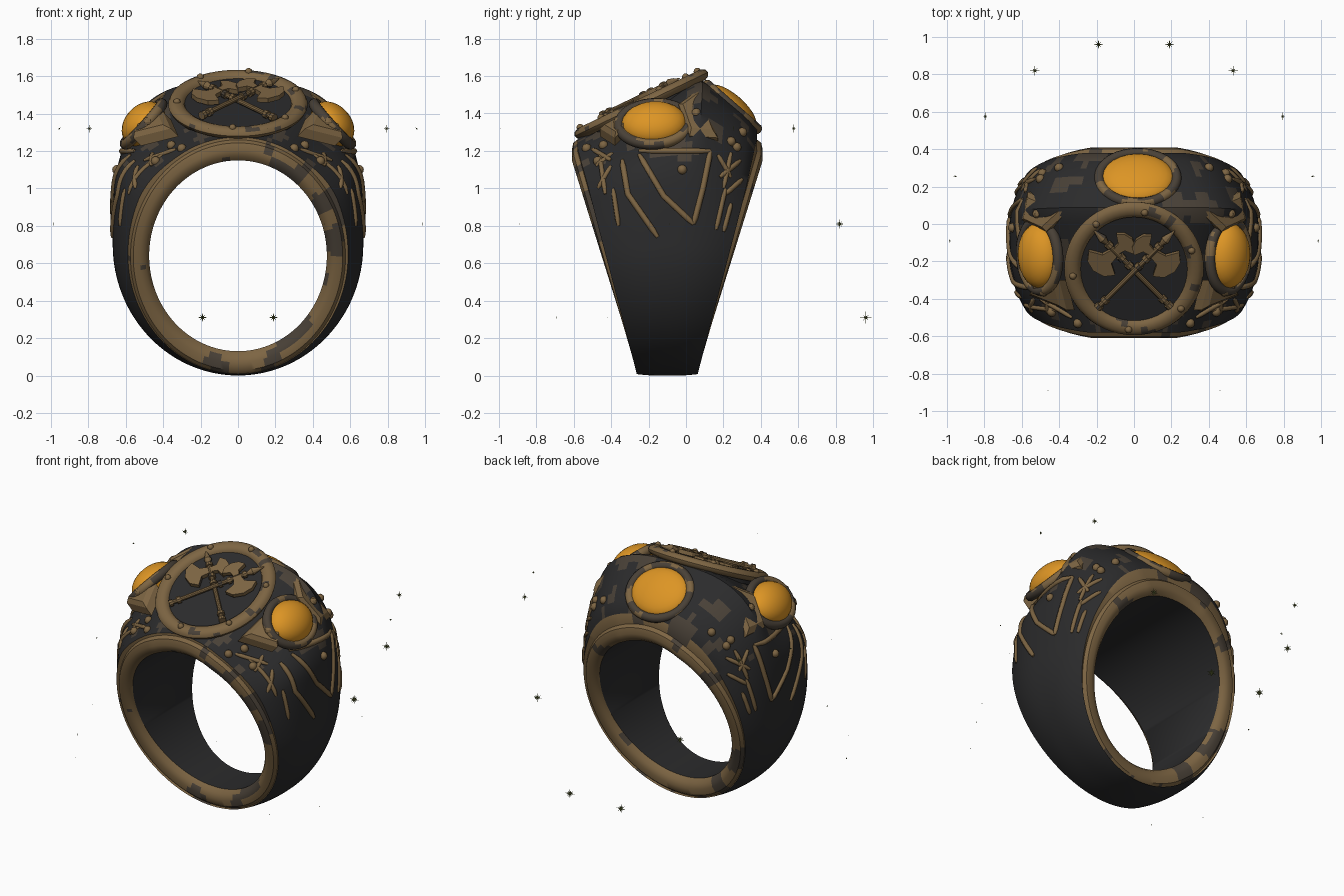
import bpy, bmesh, math
from mathutils import Vector, Matrix, noise
from mathutils.bvhtree import BVHTree

if "Cube" in bpy.data.objects:
    bpy.data.objects.remove(bpy.data.objects["Cube"])

def mat(name, rgb):
    m = bpy.data.materials.new(name)
    m.diffuse_color = (*rgb, 1)
    m.use_nodes = True
    m.node_tree.nodes["Principled BSDF"].inputs["Base Color"].default_value = m.diffuse_color
    return m

BLACK = mat("blackened_metal", (.024, .024, .025))
BRONZE = mat("bronze", (.205, .130, .056))
BROWN = mat("tarnish", (.066, .052, .038))
AMBER = mat("amber", (.72, .30, .018))
OLIVE = mat("olive_spark", (.13, .15, .04))

def finish(name, bm, mats, matrix=None, smooth=40):
    if matrix:
        bm.transform(matrix)
    bmesh.ops.recalc_face_normals(bm, faces=bm.faces)
    me = bpy.data.meshes.new(name)
    bm.to_mesh(me)
    bm.free()
    ob = bpy.data.objects.new(name, me)
    bpy.context.collection.objects.link(ob)
    for m in mats:
        me.materials.append(m)
    if smooth:
        bpy.ops.object.select_all(action='DESELECT')
        ob.select_set(True)
        bpy.context.view_layer.objects.active = ob
        bpy.ops.object.shade_smooth_by_angle(angle=math.radians(smooth))
    return ob

def frame(loc, normal, u):
    n = Vector(normal).normalized()
    u = Vector(u)
    u = (u - n * u.dot(n)).normalized()
    w = n.cross(u)
    return Matrix.Translation(loc) @ Matrix((u, w, n)).transposed().to_4x4()

def spot(p, scale=7):
    return noise.noise(Vector(p) * scale)

def add_torus(bm, rx, ry, w, h, n=48, k=10):
    rows = []
    for i in range(n):
        a = math.tau * i / n
        rows.append([bm.verts.new(((rx + w * math.cos(b)) * math.cos(a), (ry + w * math.cos(b)) * math.sin(a),
                                   h * math.sin(b))) for b in (math.tau * j / k for j in range(k))])
    for i in range(n):
        A, B = rows[i], rows[(i + 1) % n]
        for j in range(k):
            bm.faces.new((A[j], B[j], B[(j + 1) % k], A[(j + 1) % k]))

# ---- band: lofted cross-sections with raised rims and a crowned outside
def smoothstep(x):
    x = max(0, min(1, x))
    return x * x * (3 - 2 * x)

def crown(v, t):
    side = 1 - abs(v) ** 2.5
    u = (v - .35) / .65
    top = (v + 1) / 1.35 if v < .35 else 1 - .7 * u - .3 * u ** 6
    return side + (top - side) * t

RIM = [(0, .035), (.2, .01), (.5, 0), (.85, .008), (1, .03)]
N, NV = 144, 24

def section(a):
    c, s = math.cos(a), math.sin(a)
    hole = Vector((.475 * c, 0, .64 + .51 * s))
    rim = Vector((.575 * c, 0, .635 + .625 * s))
    n, b = (3.2, .88) if s > 0 else (2, .70)
    r = (abs(c / .67) ** n + abs(s / b) ** n) ** (-1 / n)
    mid = Vector((r * c, 0, .70 + r * s))
    t = smoothstep((s - .45) / .4)
    hw = .17 + .283 * min(rim.z, 1.2)
    front, back = [], []
    for f, d in RIM:
        p = hole.lerp(rim, f)
        front.append(Vector((p.x, -.10 - hw + d, p.z)))
        back.append(Vector((p.x, -.10 + hw - d, p.z)))
    outer = []
    for j in range(NV):
        v = -.94 + 1.88 * j / (NV - 1)
        p = rim.lerp(mid, crown(v, t))
        outer.append(Vector((p.x, -.10 + v * hw, p.z)))
    return front + outer + back[::-1]

bm = bmesh.new()
rows = [[bm.verts.new(p) for p in section(math.tau * i / N)] for i in range(N)]
K = len(rows[0])
for i in range(N):
    A, B = rows[i], rows[(i + 1) % N]
    for j in range(K):
        f = bm.faces.new((A[j], B[j], B[(j + 1) % K], A[(j + 1) % K]))
        c = f.calc_center_median()
        q = spot(c)
        if j < 5 or K - 7 < j < K - 1:          # rims: bronze with tarnish
            f.material_index = 2 if q > .3 else 1
        elif j < K - 1 and c.z > 1.12:          # shoulders: mottled
            f.material_index = 2 if q > .22 else 0
bm.normal_update()
tree = BVHTree.FromBMesh(bm)
finish("ring_band", bm, [BLACK, BRONZE, BROWN])

def on_side(s, y, z):
    return tree.ray_cast(Vector((s * 2, y, z)), Vector((-s, 0, 0)))[0]

def on_top(x, y):
    return tree.ray_cast(Vector((x, y, 3)), Vector((0, 0, -1)))[0]

# ---- gems with bezels
def gem(name, loc, normal, u, rx, ry, h):
    M = frame(loc, normal, u)
    bm = bmesh.new()
    bmesh.ops.create_uvsphere(bm, u_segments=24, v_segments=14, radius=1)
    bmesh.ops.scale(bm, vec=(rx, ry, h), verts=bm.verts)
    finish(name, bm, [AMBER], M)
    bm = bmesh.new()
    add_torus(bm, rx + .012, ry + .012, .028, .03)
    for f in bm.faces:
        f.material_index = int(spot(M @ f.calc_center_median(), 9) > .1)
    finish(name + "_bezel", bm, [BROWN, BRONZE], M)

gem("back_gem", (.02, .245, 1.435), (0, .66, .75), (1, 0, 0), .195, .165, .065)
for s, side in ((1, "right"), (-1, "left")):
    gem(side + "_gem", (s * .505, -.17, 1.345), (s * .74, -.06, .67), (0, 1, 0), .175, .135, .10)

# ---- triangular claws holding the side gems
CLAWS = {"back": [(.35, .07, 1.53), (.57, .17, 1.27), (.60, .02, 1.28), (.47, -.04, 1.45)],
         "front": [(.36, -.46, 1.32), (.56, -.38, 1.27), (.53, -.31, 1.34), (.40, -.30, 1.41)]}
for s, side in ((1, "right"), (-1, "left")):
    for key, pts in CLAWS.items():
        bm = bmesh.new()
        out = Vector((s * .7, 0, .7))
        mid = sum((Vector((s * x, y, z)) for x, y, z in pts), Vector()) / 4
        for x, y, z in pts:
            p = Vector((s * x, y, z))
            bm.verts.new(p - out * .06)
            bm.verts.new(p)
            bm.verts.new(p.lerp(mid, .25) + out * .025)
        bmesh.ops.convex_hull(bm, input=bm.verts)
        bmesh.ops.create_uvsphere(bm, u_segments=10, v_segments=6, radius=.025,
                                  matrix=Matrix.Translation(mid + out * .03))
        finish(f"{side}_{key}_claw", bm, [BRONZE], smooth=25)

# ---- tilted medallion
TILT = math.radians(25.6)
MED = frame((0, -.238, 1.45), (0, -math.sin(TILT), math.cos(TILT)), (1, 0, 0))
bm = bmesh.new()
bmesh.ops.create_cone(bm, cap_ends=True, segments=48, radius1=.33, radius2=.33, depth=.06,
                      matrix=Matrix.Translation((0, 0, -.025)))
finish("medallion_plate", bm, [BLACK], MED)
bm = bmesh.new()
add_torus(bm, .328, .350, .045, .032, 56, 10)
for f in bm.faces:
    f.material_index = int(spot(f.calc_center_median(), 8) > .36)
finish("medallion_ring", bm, [BRONZE, BROWN], MED)
bm = bmesh.new()
for deg in (80, 128, 185, 265, 320, 20):
    a = math.radians(deg)
    bmesh.ops.create_uvsphere(bm, u_segments=10, v_segments=6, radius=.02, matrix=Matrix.Translation(
        (.328 * math.cos(a), .35 * math.sin(a), .028)))
finish("medallion_rivets", bm, [BRONZE], MED)

# ---- crossed axes
BLADE = [(.01, .125), (.06, .115), (.09, .05), (.14, .085), (.16, .15), (.145, .21),
         (.10, .25), (.06, .185), (.01, .175)]
LIE = Matrix.Rotation(-math.pi / 2, 4, 'X')

def axe(name, lean, lift):
    bm = bmesh.new()
    def rod(y0, y1, r0, r1):
        bmesh.ops.create_cone(bm, cap_ends=True, segments=10, radius1=r0, radius2=r1, depth=y1 - y0,
                              matrix=Matrix.Translation((0, (y0 + y1) / 2, 0)) @ LIE)
    rod(-.28, .22, .014, .014)
    for y in (-.28, -.23, .04, .10, .20):
        rod(y - .012, y + .012, .023, .023)
    rod(.22, .25, .012, .024)
    rod(.25, .33, .024, .001)
    for s, k in ((1, .75), (-1, 1)):
        s *= lean
        vs = [bm.verts.new((s * x * k, .15 + (y - .15) * k, -.012)) for x, y in BLADE]
        ex = bmesh.ops.extrude_face_region(bm, geom=[bm.faces.new(vs)])
        bmesh.ops.translate(bm, vec=(0, 0, .026), verts=[v for v in ex["geom"] if isinstance(v, bmesh.types.BMVert)])
    for f in bm.faces:
        c = f.calc_center_median()
        f.material_index = int(spot(c + Vector((lean, 0, 0)), 18) > .38)
    M = MED @ Matrix.Translation((0, 0, lift)) @ Matrix.Rotation(lean * math.radians(42), 4, 'Z')
    finish(name, bm, [BRONZE, BROWN], M, 30)

axe("left_axe", 1, .022)
axe("right_axe", -1, .036)

# ---- raised strips and rune strokes on both sides
STRIPS = [[(-.34, 1.15), (-.31, .97), (-.15, .74)], [(-.25, 1.18), (-.12, .96), (.04, .81)],
          [(.04, .81), (.09, 1.0), (.13, 1.20)], [(-.25, 1.20), (.13, 1.20)]]
RUNES = [[(-.5, 1.21), (-.4, 1.15)], [(-.48, 1.12), (-.39, 1.19)], [(-.47, 1.0), (-.4, 1.12)],
         [(-.46, 1.18), (-.43, .97)], [(-.39, 1.0), (-.36, .80)], [(.17, 1.18), (.24, 1.06)],
         [(.24, 1.19), (.2, 1.0)], [(.29, 1.15), (.18, 1.06)], [(.30, 1.05), (.21, .97)],
         [(.16, .78), (.21, 1.0)], [(.20, .77), (.24, .92)]]

def strokes(name, s, lines, depth):
    cu = bpy.data.curves.new(name, 'CURVE')
    cu.dimensions = '3D'
    cu.bevel_depth, cu.bevel_resolution, cu.use_fill_caps = depth, 1, True
    cu.materials.append(BRONZE)
    for line in lines:
        pts = []
        for a, b in zip(line, line[1:]):
            pts += [on_side(s, a[0] + (b[0] - a[0]) * k / 6, a[1] + (b[1] - a[1]) * k / 6) for k in range(7)]
        pts = [p for p in pts if p and p.x * s > .3]
        if len(pts) < 2:
            continue
        sp = cu.splines.new('POLY')
        sp.points.add(len(pts) - 1)
        for k, p in enumerate(pts):
            sp.points[k].co = (*p, 1)
            sp.points[k].radius = .6 if k in (0, len(pts) - 1) else 1
    bpy.context.collection.objects.link(bpy.data.objects.new(name, cu))

for s, side in ((1, "right"), (-1, "left")):
    strokes(side + "_strips", s, STRIPS, .017)
    strokes(side + "_runes", s, RUNES, .014)

# ---- studs scattered over the shoulders
bm = bmesh.new()
for s in (1, -1):
    spots = [on_side(s, -.02, 1.10), on_side(s, -.44, 1.23), on_side(s, .27, 1.22)]
    spots += [on_top(s * x, y) for x, y in ((.50, .24), (.40, .30), (.30, -.53), (.44, -.47))]
    for p in spots:
        if p:
            bmesh.ops.create_uvsphere(bm, u_segments=10, v_segments=6, radius=.026, matrix=Matrix.Translation(p))
finish("studs", bm, [BRONZE])

# ---- circle of shrinking sparks
SPARKS = [(.19, .96, .31, .037), (.53, .82, .81, .034), (.795, .575, 1.32, .024), (.955, .255, 1.32, .013),
          (.985, -.09, .81, .009), (.90, -.42, .31, .006), (.72, -.69, .31, .005), (.46, -.89, .81, .005),
          (.16, -.99, 1.32, .004)]
RAYS = [(1, 0, 0), (0, 1, 0), (0, 0, 1)] + [(a, b, c) for a, b, c in
        ((.4, .4, 0), (.4, -.4, 0), (0, .4, .4), (0, .4, -.4), (.4, 0, .4), (.4, 0, -.4))]
bm = bmesh.new()
for x, y, z, r in SPARKS:
    for s in (1, -1):
        o = Vector((s * x, y, z))
        for ray in RAYS:
            d = Vector(ray) * r
            u = d.orthogonal().normalized() * r * .11
            w = d.normalized().cross(u)
            tips = [bm.verts.new(o + d), bm.verts.new(o - d)]
            loop = [bm.verts.new(o + q) for q in (u, w, -u, -w)]
            for k in range(4):
                for t in tips:
                    bm.faces.new((loop[k], loop[(k + 1) % 4], t))
finish("sparks", bm, [OLIVE], smooth=0)
